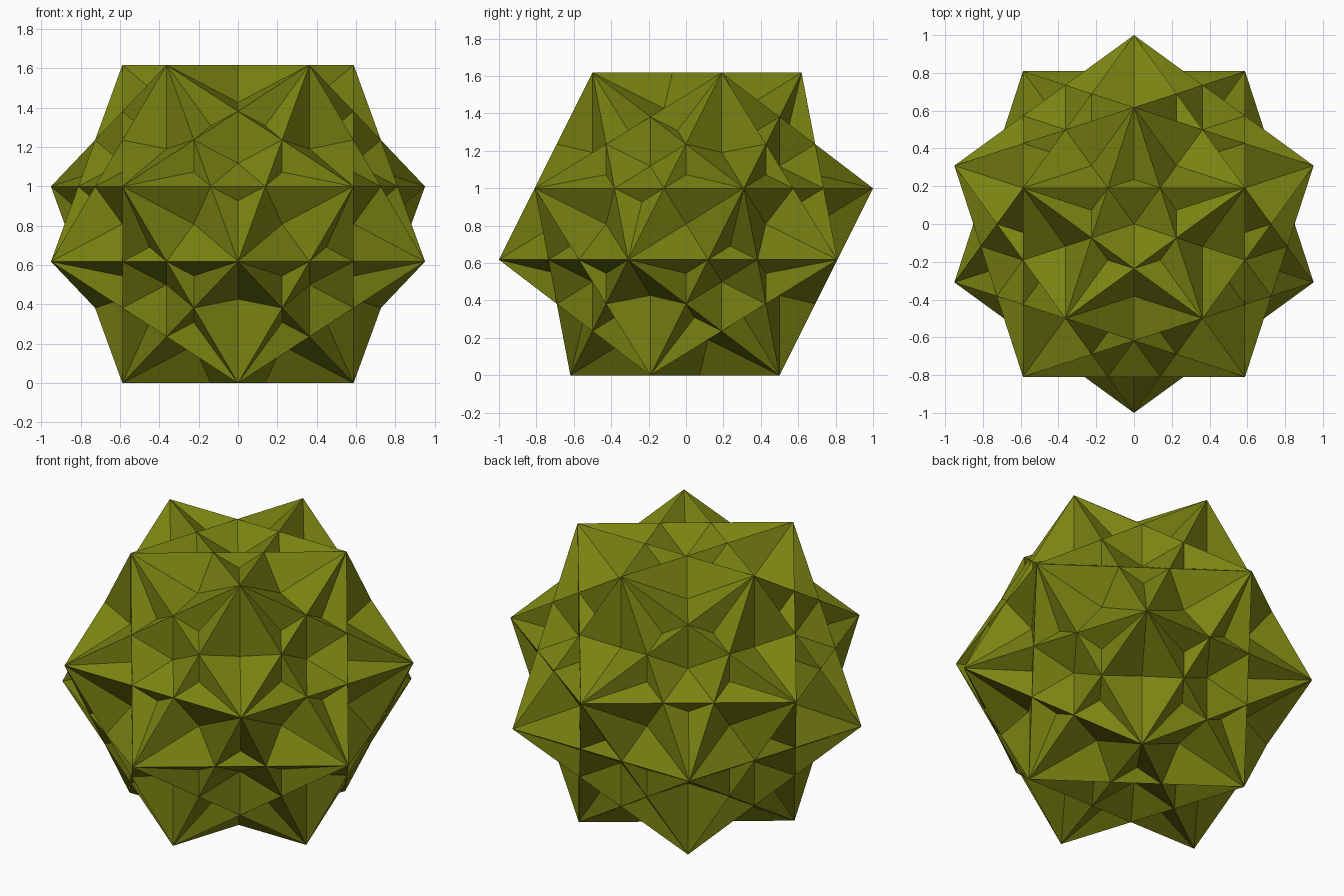
import bpy
import math
from mathutils import Matrix

# Remove the default cube only
default = bpy.data.objects.get("Cube")
if default:
    bpy.data.objects.remove(default, do_unlink=True)

PHI = (1 + math.sqrt(5)) / 2
CUBE_SIZE = 2 * math.sin(math.radians(36))   # corners lie on a dodecahedron
CENTRE_Z = PHI / 2                           # rests on a pentagon of corners
TILT = math.atan(1 / PHI)                    # puts one edge flat on top

# Single olive colour
olive = bpy.data.materials.new("olive_green")
olive.use_nodes = True
colour = (0.195, 0.225, 0.006, 1.0)
olive.diffuse_color = colour
shader = next(n for n in olive.node_tree.nodes if n.type == 'BSDF_PRINCIPLED')
shader.inputs["Base Color"].default_value = colour
shader.inputs["Roughness"].default_value = 0.8


def add_cube(name, turn):
    """One cube of the compound, tilted and then turned about the upright axis."""
    bpy.ops.mesh.primitive_cube_add(size=CUBE_SIZE)
    cube = bpy.context.object
    cube.name = name
    cube.data.materials.append(olive)
    cube.data.transform(Matrix.Translation((0, 0, CENTRE_Z))
                        @ Matrix.Rotation(turn, 4, 'Z')
                        @ Matrix.Rotation(TILT, 4, 'X'))
    return cube


# Five interlocking cubes around the five-fold axis
for i in range(5):
    add_cube(f"interlocking_cube_{i + 1}", i * math.tau / 5)
